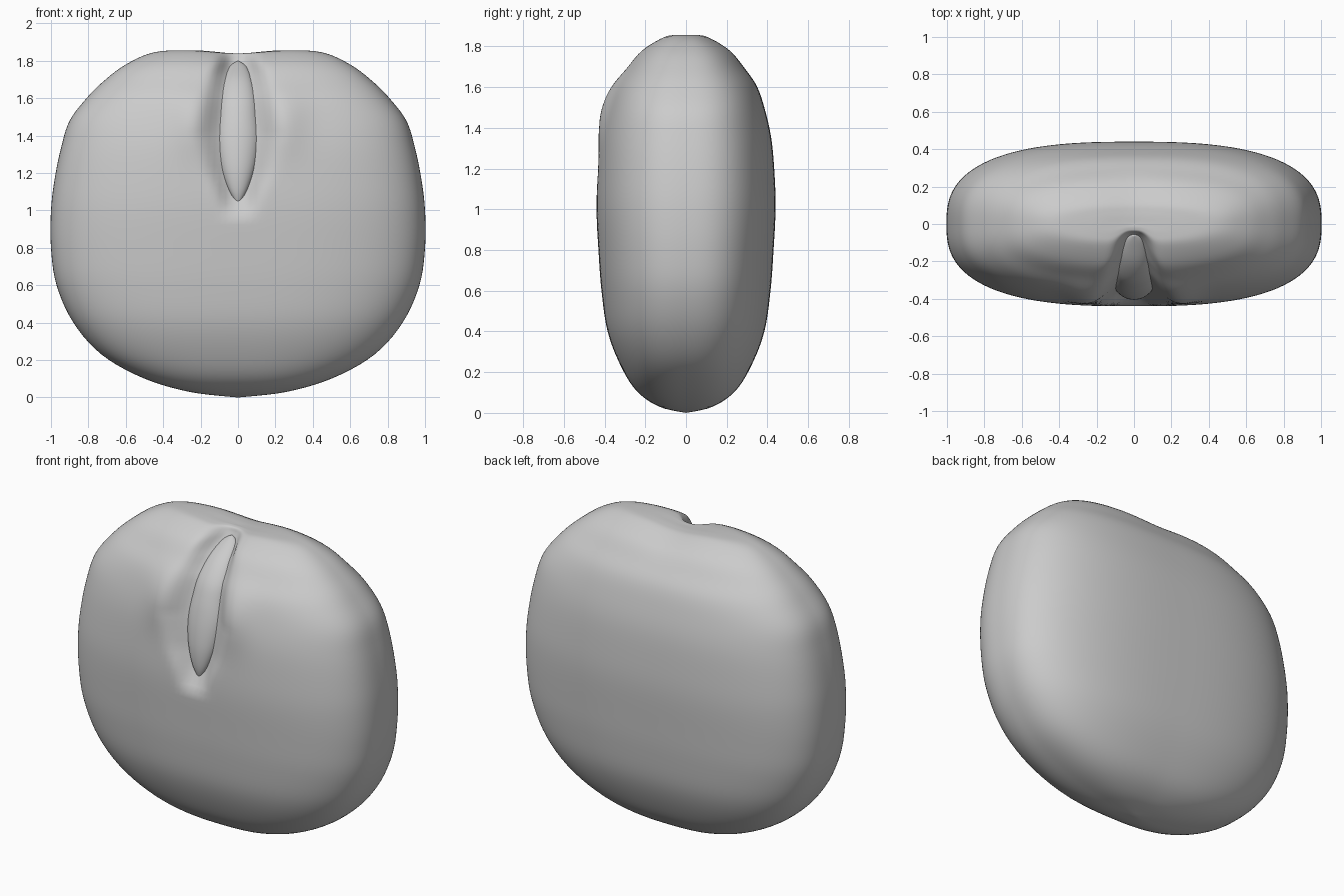
import bpy, bmesh, math

cube = bpy.data.objects.get("Cube")
if cube:
    bpy.data.objects.remove(cube, do_unlink=True)

grey = bpy.data.materials.new("light grey")
grey.use_nodes = True
grey.diffuse_color = (0.6, 0.6, 0.6, 1)
grey.node_tree.nodes["Principled BSDF"].inputs["Base Color"].default_value = (0.6, 0.6, 0.6, 1)


def spline(points, steps):
    """Smooth path of tuples through the given points."""
    out = []
    for i in range(len(points) - 1):
        p0, p1 = points[max(i - 1, 0)], points[i]
        p2, p3 = points[i + 1], points[min(i + 2, len(points) - 1)]
        for s in range(steps):
            t = s / steps
            out.append(tuple(
                b + t * ((c - a) + t * ((2*a - 5*b + 4*c - d) + t * (3*b - a - 3*c + d))) / 2
                for a, b, c, d in zip(p0, p1, p2, p3)))
    return out + [points[-1]]


def lerp_table(table, z):
    """Value at height z from (height, value) pairs."""
    for (z0, a), (z1, b) in zip(table, table[1:]):
        if z0 <= z <= z1:
            return a + (b - a) * (z - z0) / (z1 - z0)
    return 0.0


def loft(name, rings, power, segments, shape=lambda x, y, z: (x, y, z)):
    """Stack of rounded rings (z, half width, half depth, y centre), closed by poles."""
    bm = bmesh.new()
    loops = []
    for z, w, d, yc in rings[1:-1]:
        loop = []
        for k in range(segments):
            c = math.cos(math.tau * k / segments)
            s = math.sin(math.tau * k / segments)
            r = (abs(c) ** power + abs(s) ** power) ** (-1 / power)
            loop.append(bm.verts.new(shape(w * c * r, yc + d * s * r, z)))
        loops.append(loop)
    ends = [bm.verts.new(shape(0, r[3], r[0])) for r in (rings[0], rings[-1])]
    for k in range(segments):
        n = (k + 1) % segments
        for a, b in zip(loops, loops[1:]):
            bm.faces.new((a[k], a[n], b[n], b[k]))
        bm.faces.new((ends[0], loops[0][n], loops[0][k]))
        bm.faces.new((ends[1], loops[-1][k], loops[-1][n]))
    bmesh.ops.recalc_face_normals(bm, faces=bm.faces)
    for f in bm.faces:
        f.smooth = True
    mesh = bpy.data.meshes.new(name)
    bm.to_mesh(mesh)
    bm.free()
    mesh.materials.append(grey)
    obj = bpy.data.objects.new(name, mesh)
    bpy.context.collection.objects.link(obj)
    return obj


# Body: height, half width, half depth
BODY = [(0, 0, 0), (.03, .26, .13), (.105, .51, .24), (.23, .73, .32), (.4, .88, .385),
        (.6, .97, .415), (.8, 1, .43), (1, 1, .44), (1.17, .98, .435), (1.34, .945, .42),
        (1.48, .9, .39), (1.6, .81, .35), (1.69, .72, .29), (1.78, .6, .22),
        (1.845, .45, .12), (1.858, .25, .06), (1.858, 0, 0)]

# Cleft: share of the front depth pressed in, and half width of the opening
PRESS = [(.96, 0), (1.03, .1), (1.1, .17), (1.2, .2), (1.4, .22), (1.6, .3),
         (1.7, .42), (1.79, .7), (1.83, .7), (1.9, .5)]
OPENING = [(.9, .05), (1.03, .05), (1.1, .06), (1.2, .09), (1.4, .125), (1.6, .1), (1.8, .06), (1.9, .06)]


def cleft(x, y, z):
    """Press the cleft into the front, swell its lips and dip the top."""
    if y < 0:
        width = lerp_table(OPENING, z) * 1.2 + .02
        lip = .09 * math.exp(-((abs(x) - .24) / .12) ** 2 - ((z - 1.5) / .17) ** 2)
        y *= (1 + lip) * (1 - lerp_table(PRESS, z) * math.exp(-abs(x / width) ** 3))
    if z > 1.7:
        z -= .018 * math.exp(-(x / .16) ** 2) * (z - 1.7) / .15
    return x, y, z


body = loft("body", spline([p + (0,) for p in BODY], 5), 2.7, 192, cleft)

# Seed in the cleft: height, half width, front y
SEED = [(1.03, 0, -.38), (1.1, .045, -.4), (1.2, .085, -.405), (1.3, .11, -.395), (1.4, .122, -.375),
        (1.5, .11, -.345), (1.6, .1, -.3), (1.7, .075, -.215), (1.77, .045, -.115), (1.8, 0, -.06)]
seed = loft("seed", spline([(z, w, w * .7, y + w * .7) for z, w, y in SEED], 4), 2, 32)
